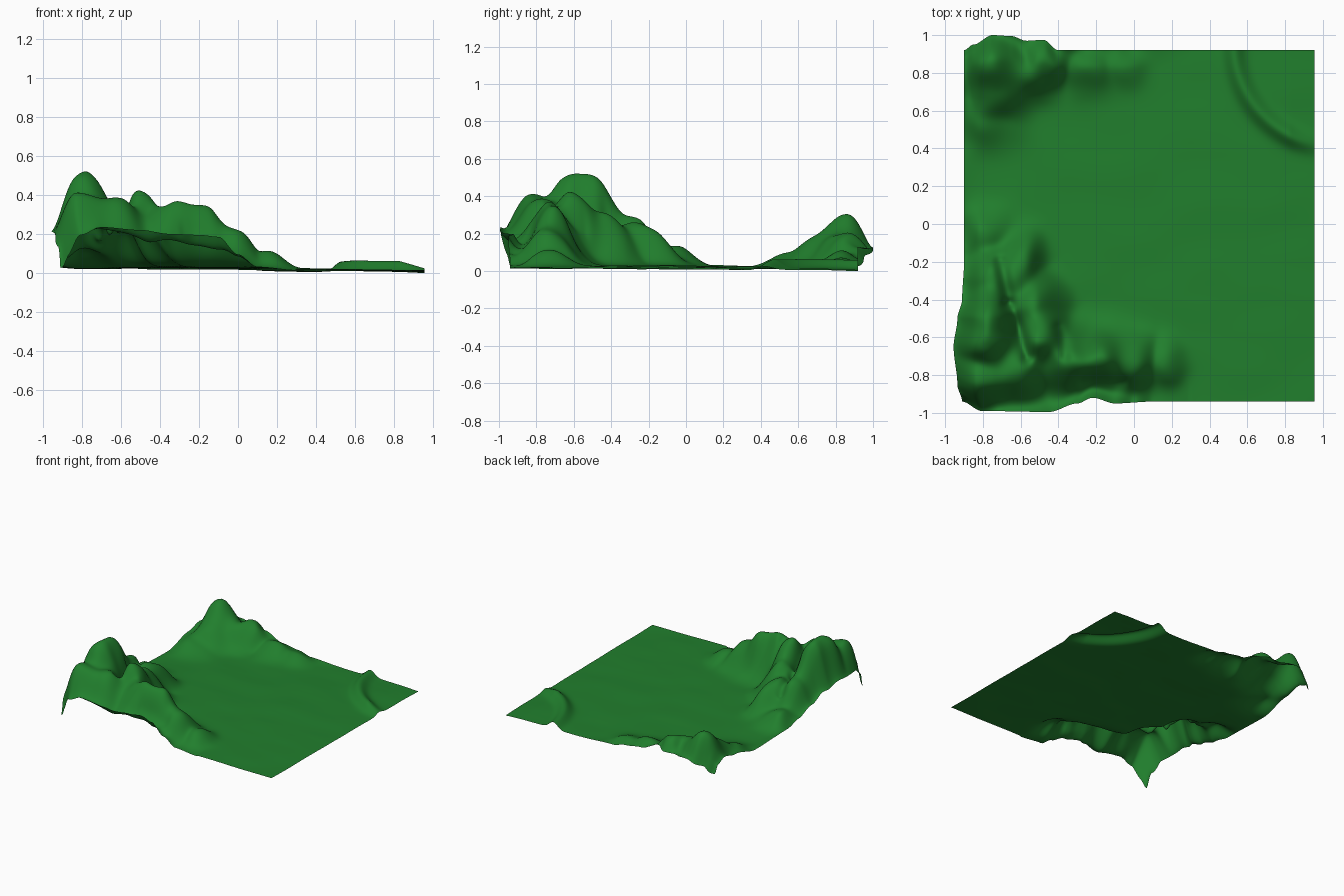
import bpy, bmesh, math
from mathutils import Vector, noise

if "Cube" in bpy.data.objects:
    bpy.data.objects.remove(bpy.data.objects["Cube"])

X0, X1, Y0, Y1 = -0.90, 0.955, -0.94, 0.92
N = 190

# hills: x, y, radius x, radius y, height
HILLS = [
    (-.77, -.63, .15, .14, .47), (-.76, -.48, .15, .14, .47), (-.50, -.60, .14, .15, .39),
    (-.82, -.82, .20, .15, .36), (-.62, -.76, .18, .16, .35), (-.19, -.72, .17, .14, .315),
    (-.36, -.73, .16, .17, .31), (-.01, -.74, .12, .14, .19), (.16, -.73, .09, .12, .09),
    (-.73, -.29, .17, .15, .26), (-.60, -.20, .11, .15, .19), (-.54, -.42, .14, .15, .27),
    (-.80, -.06, .15, .13, .11),
    (-.76, .83, .15, .14, .285), (-.72, .70, .16, .13, .16), (-.58, .80, .15, .13, .17),
    (-.47, .87, .12, .13, .19),
    (-.80, .56, .17, .14, .075), (-.25, .84, .14, .13, .10), (-.06, .86, .11, .12, .06),
]
# gullies: start, end, width, depth
GULLIES = [
    ((-.70, -.20), (-.66, -.42), .03, .05), ((-.66, -.42), (-.57, -.70), .03, .06),
    ((-.40, -.55), (-.36, -.70), .03, .03), ((-.27, -.83), (-.05, -.83), .025, .02),
    ((-.66, .92), (-.58, .86), .04, .03),
]
# border heights, and how far the border bulges outwards
FRONT = [(-.9, .03), (-.86, .13), (-.8, .2), (-.7, .24), (-.5, .225), (-.35, .205),
         (-.2, .2), (-.1, .19), (0, .1), (.1, .035), (.3, .018)]
LEFT = [(-.94, .03), (-.9, .14), (-.8, .21), (-.6, .22), (-.45, .18), (-.3, .12),
        (-.15, .07), (0, .04), (.4, .03), (.66, .09), (.8, .12), (.88, .09), (.92, .03)]
BACK = [(-.9, .03), (-.82, .09), (-.7, .13), (-.5, .12), (-.4, .13), (-.25, .07),
        (-.1, .05), (0, .025), (.3, .012)]
FRONT_OUT = [(-.9, 0), (-.8, .05), (-.45, .055), (-.3, .01), (-.22, -.02), (-.1, .01), (.1, 0)]
LEFT_OUT = [(-.94, .01), (-.85, .035), (-.65, .055), (-.5, .035), (-.4, .01), (-.2, 0)]
BACK_OUT = [(-.9, 0), (-.85, .03), (-.75, .08), (-.65, .075), (-.57, .05), (-.48, .055), (-.4, 0)]


def curve(points, t):
    """Smooth interpolation through a short profile."""
    if t <= points[0][0]:
        return points[0][1]
    for (a, va), (b, vb) in zip(points, points[1:]):
        if t <= b:
            u = (t - a) / (b - a)
            return va + (vb - va) * u * u * (3 - 2 * u)
    return points[-1][1]


def segment_distance(x, y, a, b):
    p, a, b = Vector((x, y)), Vector(a), Vector(b)
    d = b - a
    u = max(0, min(1, (p - a).dot(d) / d.length_squared))
    return (p - a - d * u).length


def height(x, y):
    # gently crowned plain with faint ripples
    crown = math.cos(x * 1.5) * math.cos(y * 1.5)
    plain = .017 - .007 * x - .008 * y + .015 * max(crown, 0)
    plain += .004 * noise.noise(Vector((x * 3, y * 5, 2)))
    # flat-topped hills merged softly, broken up with noise
    wx = x + .02 * noise.noise(Vector((x * 6, y * 6, 5)))
    wy = y + .02 * noise.noise(Vector((x * 6, y * 6, 9)))
    total = 0
    for cx, cy, rx, ry, h in HILLS:
        d2 = ((wx - cx) / rx) ** 2 + ((wy - cy) / ry) ** 2
        total += (h * math.exp(-d2 ** 1.15)) ** 2.6
    hill = total ** (1 / 2.6)
    hill *= 1 + .06 * noise.noise(Vector((x * 8, y * 8, 1)))
    for a, b, w, depth in GULLIES:
        d = segment_distance(wx, wy, a, b)
        hill -= min(1, hill / .2) * depth * math.exp(-(d / w) ** 2)
    # curved bank in the far right corner
    r = math.hypot(x - 1.07, y - .95)
    fade = min(1, .35 + (X1 - x) / .2)
    bank = .055 * fade * math.exp(-((r - .54) / .05) ** 2)
    if r < .54:
        bank += .008 * fade * (1 - math.exp(-((r - .54) / .05) ** 2))
    return plain + max(hill, 0) + bank


def edge_blend(z, edge, dist, width):
    """Pull the sheet down to its border height in a rounded shoulder."""
    u = min(1, dist / width)
    return edge + (z - edge) * math.sin(u * math.pi / 2)


def terrain_point(u, v):
    x, y = X0 + (X1 - X0) * u, Y0 + (Y1 - Y0) * v
    z = height(x, y)
    dl, df, db = x - X0, y - Y0, Y1 - y
    # borders, each fading out away from the hills
    if x < .3:
        z = edge_blend(z, curve(FRONT, x), df, .12)
        z = edge_blend(z, curve(BACK, x), db, .10)
    z = edge_blend(z, curve(LEFT, y), dl, .09)
    # outward bulges
    near = lambda d: math.exp(-(d / .12) ** 2)
    ox = -curve(LEFT_OUT, y) * near(dl)
    oy = -curve(FRONT_OUT, x) * near(df) + curve(BACK_OUT, x) * near(db)
    return Vector((x + ox, y + oy, z))


# terrain sheet
bm = bmesh.new()
rows = [[bm.verts.new(terrain_point(i / N, j / N)) for i in range(N + 1)] for j in range(N + 1)]
for j in range(N):
    for i in range(N):
        bm.faces.new((rows[j][i], rows[j][i + 1], rows[j + 1][i + 1], rows[j + 1][i]))
low = min(v.co.z for v in bm.verts)
for v in bm.verts:
    v.co.z -= low
mesh = bpy.data.meshes.new("terrain")
bm.to_mesh(mesh)
bm.free()
mesh.shade_smooth()

grass = bpy.data.materials.new("grass green")
grass.diffuse_color = (.015, .21, .026, 1)
grass.use_nodes = True
grass.node_tree.nodes["Principled BSDF"].inputs["Base Color"].default_value = grass.diffuse_color
mesh.materials.append(grass)
terrain = bpy.data.objects.new("terrain", mesh)
bpy.context.collection.objects.link(terrain)
